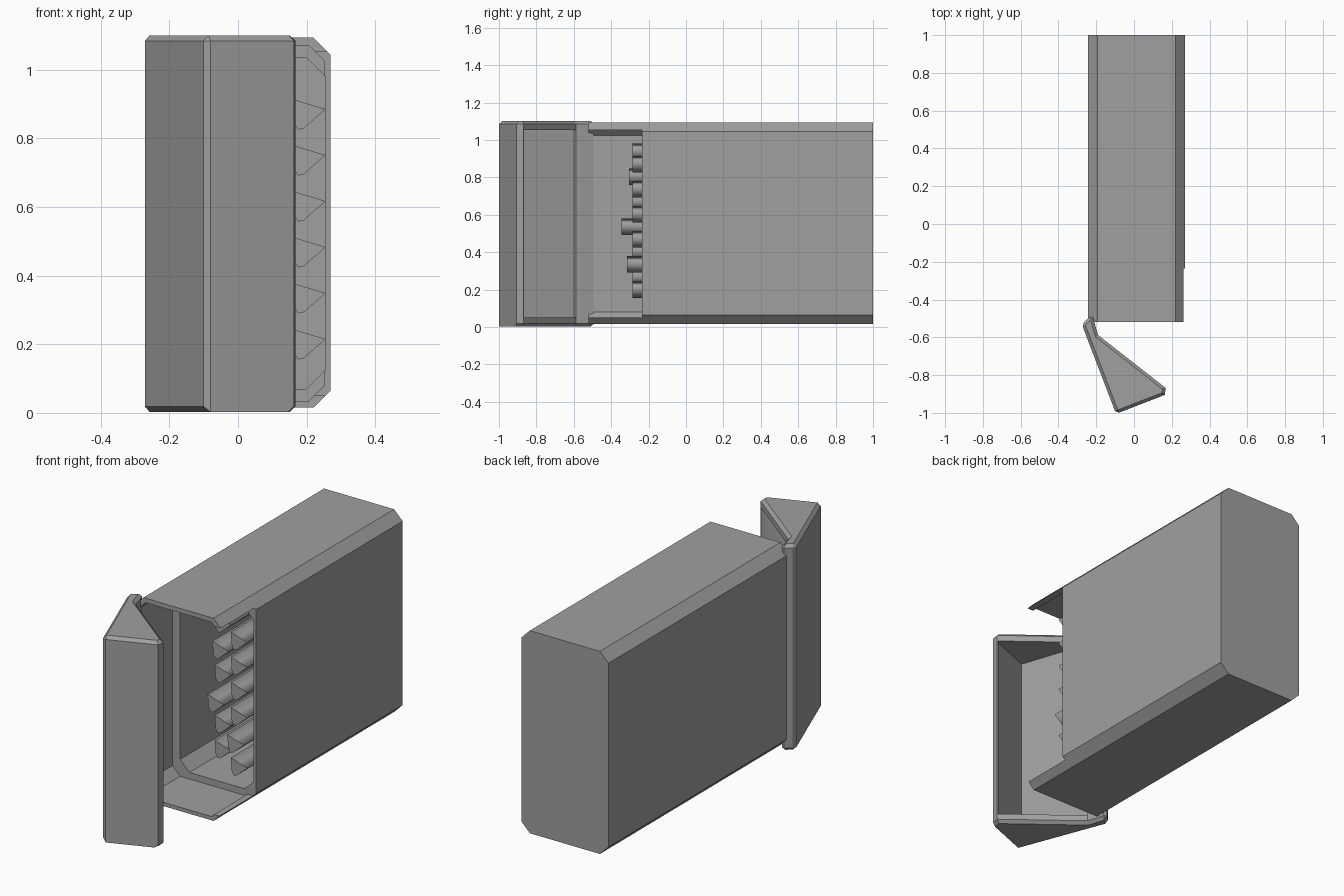
import bpy, bmesh, math

cube = bpy.data.objects.get("Cube")
if cube:
    bpy.data.objects.remove(cube, do_unlink=True)

grey = bpy.data.materials.new("plain grey")
grey.use_nodes = True
GREY = (0.35, 0.35, 0.35, 1)
grey.diffuse_color = GREY
bsdf = next(n for n in grey.node_tree.nodes if n.type == "BSDF_PRINCIPLED")
bsdf.inputs["Base Color"].default_value = GREY


def prism(name, outline, start, end, axis):
    """Extrude a 2D outline along y (outline is x, z) or z (outline is x, y)."""
    place = (lambda a, b, t: (a, t, b)) if axis == "y" else (lambda a, b, t: (a, b, t))
    bm = bmesh.new()
    face = bm.faces.new([bm.verts.new(place(a, b, start)) for a, b in outline])
    grown = bmesh.ops.extrude_face_region(bm, geom=[face])["geom"]
    shift = place(0, 0, end - start)
    bmesh.ops.translate(bm, vec=shift, verts=[v for v in grown if isinstance(v, bmesh.types.BMVert)])
    bmesh.ops.recalc_face_normals(bm, faces=bm.faces)
    mesh = bpy.data.meshes.new(name)
    bm.to_mesh(mesh)
    bm.free()
    mesh.materials.append(grey)
    obj = bpy.data.objects.new(name, mesh)
    bpy.context.collection.objects.link(obj)
    return obj


def octagon(x0, x1, z0, z1, c):
    return [(x0 + c, z0), (x1 - c, z0), (x1, z0 + c), (x1, z1 - c),
            (x1 - c, z1), (x0 + c, z1), (x0, z1 - c), (x0, z0 + c)]


def carve(target, cutter):
    mod = target.modifiers.new("carve", "BOOLEAN")
    mod.operation, mod.solver, mod.object = "DIFFERENCE", "EXACT", cutter
    cutter.hide_render = True
    bpy.context.view_layer.objects.active = target
    bpy.ops.object.modifier_apply(modifier=mod.name)
    bpy.data.objects.remove(cutter, do_unlink=True)


# Long chamfered casing: front bay, deeper tube chamber and side opening
casing = prism("casing", octagon(-0.243, 0.27, 0.015, 1.094, 0.05), -0.52, 1, "y")
carve(casing, prism("front_bay", octagon(-0.225, 0.252, 0.035, 1.07, 0.045), -0.6, -0.23, "y"))
carve(casing, prism("chamber", octagon(-0.18, 0.255, 0.07, 1.035, 0.055), -0.3, 0.9, "y"))
carve(casing, prism("side_opening", [(0.15, 0.05), (0.4, 0.05), (0.4, 1.052), (0.15, 1.052)],
                    -0.6, -0.235, "y"))

# Swung-open corner door: chamfered wedge, hollow on its long diagonal side
door = prism("corner_door", [(-0.277, -0.53), (-0.222, -0.48), (-0.19, -0.588),
                             (0.168, -0.868), (0.163, -0.905), (-0.095, -1.005)],
             0.003, 1.1, "z")
bm = bmesh.new()
bm.from_mesh(door.data)
edges = []
for e in bm.edges:
    mid = (e.verts[0].co + e.verts[1].co) / 2
    upright = abs(e.verts[0].co.z - e.verts[1].co.z) > 0.5
    front_sill = mid.z < 0.1 and mid.y < -0.9 and mid.x > 0
    if not front_sill and not (upright and mid.y > -0.99 and mid.x > -0.21):
        edges.append(e)
bmesh.ops.bevel(bm, geom=edges, offset=0.016, segments=1, affect="EDGES", clamp_overlap=True)
bm.to_mesh(door.data)
bm.free()
carve(door, prism("door_hollow", [(-0.2, -0.6), (-0.076, -0.968), (0.145, -0.882),
                                  (0.24, -0.8), (-0.1, -0.5)], 0.05, 1.052, "z"))

# Two staggered columns of rounded triangular rods
SECTION = [(0.058, 0.011), (-0.04, 0.041), (-0.034, -0.029), (-0.022, -0.048), (-0.007, -0.046)]
EXTENDED = {(0, 1): -0.315, (1, 2): -0.345, (1, 4): -0.305}
for column, name in enumerate(("outer", "inner")):
    for row in range(6):
        x = 0.197 - 0.095 * column
        z = 0.204 + 0.134 * row + 0.067 * column
        tip = EXTENDED.get((column, row), -0.285)
        rod = prism(f"{name}_rod_{row + 1}", [(x + a, z + b) for a, b in SECTION], tip, 0.91, "y")
        for p in rod.data.polygons:
            p.use_smooth = abs(p.normal.y) < 0.5
        for e in rod.data.edges:
            a, b = (rod.data.vertices[i].co for i in e.vertices)
            e.use_edge_sharp = abs(a.y - b.y) < 0.01
